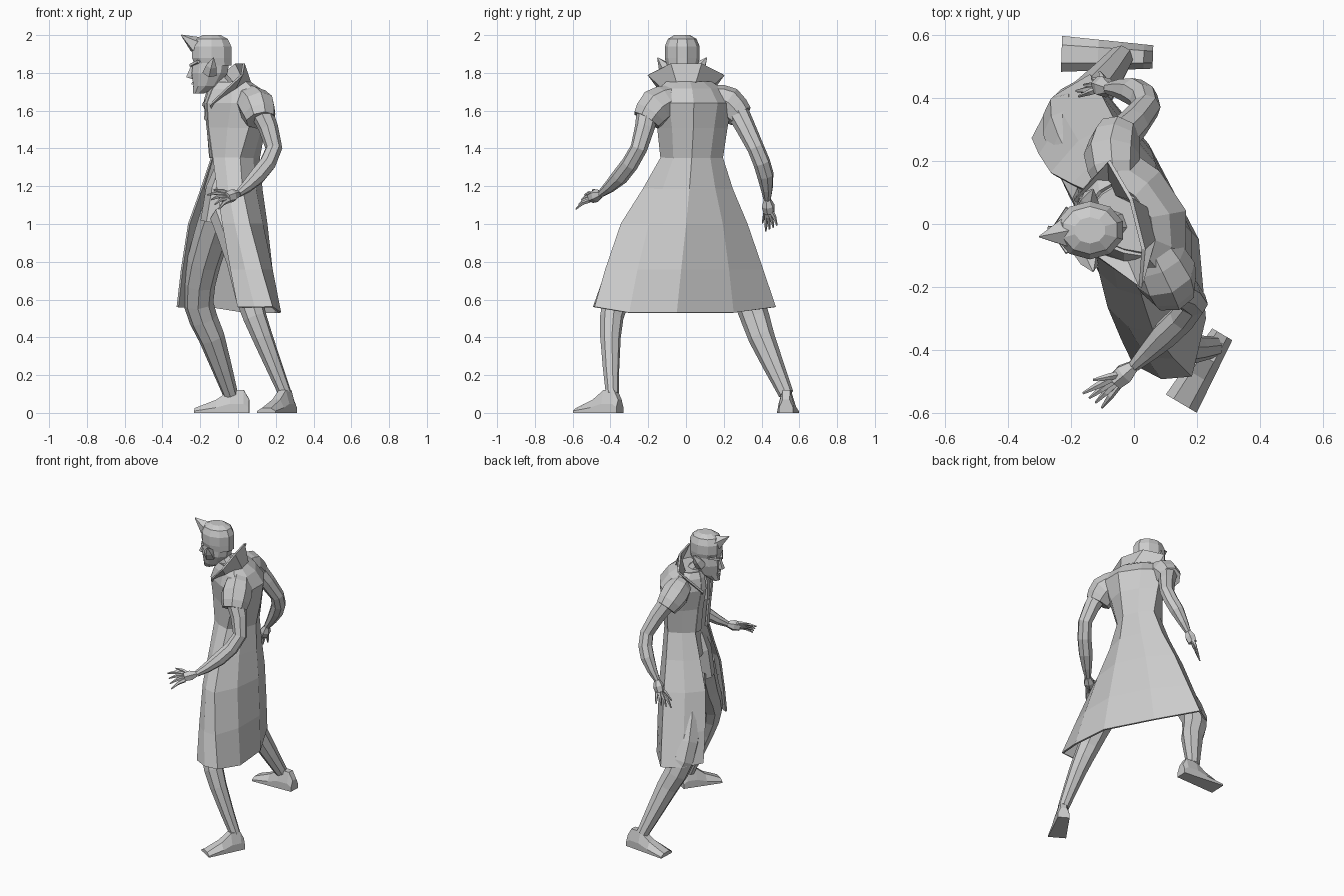
import bpy
import bmesh
import math
from mathutils import Vector

default_cube = bpy.data.objects.get("Cube")
if default_cube:
    bpy.data.objects.remove(default_cube, do_unlink=True)

grey = bpy.data.materials.new("plain grey")
grey.use_nodes = True
grey.diffuse_color = (.6, .6, .6, 1)
shader = grey.node_tree.nodes["Principled BSDF"]
shader.inputs["Base Color"].default_value = grey.diffuse_color


def loft(name, rings, closed=True, thickness=.012):
    """Skin equal-length point rings; closed ones get caps, open ones get thickness."""
    bm = bmesh.new()
    rows = [[bm.verts.new(point) for point in ring] for ring in rings]
    for lower, upper in zip(rows, rows[1:]):
        quads = list(zip(lower, lower[1:], upper[1:], upper))
        if closed:
            quads.append((lower[-1], lower[0], upper[0], upper[-1]))
        for quad in quads:
            bm.faces.new(quad)
    if closed:
        bm.faces.new(rows[0])
        bm.faces.new(rows[-1])
    bmesh.ops.recalc_face_normals(bm, faces=bm.faces)
    mesh = bpy.data.meshes.new(name)
    bm.to_mesh(mesh)
    bm.free()
    mesh.materials.append(grey)
    part = bpy.data.objects.new(name, mesh)
    bpy.context.collection.objects.link(part)
    if not closed:
        shell = part.modifiers.new("cloth thickness", "SOLIDIFY")
        shell.thickness = thickness
        shell.offset = 0


def rounded(points):
    """Insert a curved midpoint between neighbouring control points."""
    controls = [Vector(point) for point in points]
    padded = [controls[0], *controls, controls[-1]]
    curve = []
    for before, start, end, after in zip(padded, padded[1:], padded[2:], padded[3:]):
        curve.append(start)
        curve.append((start + end) * 9 / 16 - (before + after) / 16)
    return curve + [controls[-1]]


def tube(name, stations, sides=7):
    """Limb along (x, y, z, radius) stations, carrying its frame without twist."""
    centres = [Vector(station[:3]) for station in stations]
    padded = [centres[0], *centres, centres[-1]]
    axis = (centres[1] - centres[0]).normalized()
    across = axis.orthogonal().normalized()
    rings = []
    for station, centre, before, after in zip(stations, centres, padded, padded[2:]):
        tangent = (after - before).normalized()
        across = axis.rotation_difference(tangent) @ across
        axis = tangent
        upward = axis.cross(across)
        turns = [math.tau * step / sides for step in range(sides)]
        rings.append([centre + station[3] * (across * math.cos(turn) + upward * math.sin(turn))
                      for turn in turns])
    loft(name, rings)


def limb(name, stations, sides=8):
    tube(name, rounded(stations), sides)


def skull(name, levels, sides=10, narrowing=.84, middle=-.02):
    """Stacked horizontal ovals given as (z, centre x, half length)."""
    turns = [math.tau * (step + .5) / sides for step in range(sides)]
    loft(name, [[(x + size * math.cos(turn), middle + narrowing * size * math.sin(turn), z)
                 for turn in turns] for z, x, size in levels])


# Long open coat: right edge, right side, back, left side and left edge at each height
coat_levels = {
    1.75: ((-.1, -.06), (.04, -.1), (.05, .02), (-.06, .13), (-.14, .06)),
    1.64: ((-.16, -.06), (.1, -.18), (.16, .04), (-.03, .24), (-.17, .08)),
    1.35: ((-.13, -.06), (.01, -.13), (.11, .03), (0, .19), (-.14, .1)),
    1: ((-.08, -.26), (.06, -.34), (.15, 0), (-.06, .32), (-.26, .16)),
    .56: ((0, -.44), (.18, -.48), (.2, -.05), (-.14, .47), (-.32, .27)),
}
outlines = [rounded([(x, y, z) for x, y in level]) for z, level in coat_levels.items()]
columns = [rounded(column) for column in zip(*outlines)]
coat_rings = list(zip(*columns))
for point in coat_rings[-1][3:6]:
    point.z -= .03
loft("long_coat", coat_rings, closed=False)

# Body fitted inside the upper coat
body_rings = []
for ring in coat_rings[:6]:
    centre = sum(ring, Vector((0, 0, 0))) / len(ring)
    body_rings.append([point.lerp(centre, .08) for point in ring])
loft("torso", body_rings)
tube("pelvis", [(-.04, 0, 1.3, .08), (-.06, 0, 1.18, .11), (-.09, 0, 1, .11)], sides=8)
tube("neck", [(-.04, 0, 1.68, .06), (-.13, -.01, 1.8, .05)], sides=8)

# Lapels folded inward from the coat edges
right_edge, left_edge = columns[0][:5], columns[-1][:5]
forward = Vector((-.01, 0, 0))
for name, edge, opposite in (("right_lapel", right_edge, left_edge),
                             ("left_lapel", left_edge, right_edge)):
    fold = [point.lerp(other, .3) + forward for point, other in zip(edge, opposite)]
    loft(name, [edge, fold], closed=False)
tube("neck_cloth", [(-.12, 0, 1.74, .03), (-.14, .01, 1.66, .04), (-.15, .01, 1.55, .03)], sides=6)

# Flared standing collar, mirrored and then turned with the shoulders
collar_base = [(-.15, .06, 1.6), (-.05, .1, 1.7), (.05, .05, 1.75)]
collar_rim = [(-.17, .08, 1.63), (-.03, .2, 1.79), (.01, .08, 1.85)]
loft("standing_collar",
     [[(x - y / 4, y, z) for x, y, z in half] +
      [(x + y / 4, -y, z) for x, y, z in reversed(half)] for half in (collar_base, collar_rim)],
     closed=False)

# Head with swept hair
skull("head", [(1.69, -.21, .03), (1.73, -.17, .07), (1.8, -.15, .1), (1.87, -.14, .1)])
skull("hair_cap", [(1.84, -.13, .1), (1.88, -.14, .11), (1.94, -.14, .11), (1.98, -.14, .09),
                   (2, -.14, .05)])
tube("hair_spike", [(-.15, -.02, 1.93, .06), (-.23, -.03, 1.95, .045), (-.3, -.04, 2, .003)], sides=5)
tube("nose", [(-.24, -.02, 1.84, .01), (-.26, -.02, 1.78, .02), (-.23, -.02, 1.77, .01)], sides=4)
tube("chin", [(-.2, -.02, 1.73, .03), (-.23, -.02, 1.71, .02)], sides=6)
for side, sign in (("right", -1), ("left", 1)):
    def beside(x, offset, z, radius):
        return (x, sign * offset - .02, z, radius)
    tube(side + "_lip", [beside(-.24, 0, 1.745, .01), beside(-.21, .03, 1.74, .005)], sides=4)
    tube(side + "_brow", [beside(-.25, .01, 1.84, .01), beside(-.21, .07, 1.86, .01)], sides=4)
    tube(side + "_ear", [beside(-.15, .07, 1.8, .04), beside(-.14, .1, 1.84, .03),
                         beside(-.13, .13, 1.88, .003)], sides=5)

# Short sleeves and bare arms
limb("right_sleeve", [(.06, -.08, 1.66, .08), (.1, -.16, 1.62, .1), (.12, -.21, 1.55, .08)])
limb("left_sleeve", [(-.06, .14, 1.67, .07), (-.07, .22, 1.64, .09), (-.05, .29, 1.57, .07)])
limb("right_arm", [(.12, -.2, 1.6, .06), (.19, -.25, 1.4, .045), (.1, -.35, 1.25, .045),
                   (0, -.45, 1.16, .02)])
limb("left_arm", [(-.05, .27, 1.6, .06), (.04, .37, 1.4, .045), (0, .42, 1.26, .045),
                  (-.08, .43, 1.13, .02)])


def hand(side, wrist, reach, spread):
    """Palm along reach, with four fingers fanned along spread and a thumb."""
    wrist, reach, spread = Vector(wrist), Vector(reach), Vector(spread)
    middle, knuckles = wrist + reach / 2, wrist + reach
    tube(side + "_palm", [(*wrist, .02), (*middle, .035), (*knuckles, .03)], sides=6)
    fingers = {"thumb": (middle, middle + reach - spread * 2)}
    for order, finger in enumerate(("index", "middle", "ring", "little")):
        fan = spread * (order - 1.5)
        fingers[finger + "_finger"] = (knuckles + fan * .4, knuckles + reach * 1.2 + fan)
    for finger, (root, tip) in fingers.items():
        bend = root.lerp(tip, .5) + Vector((0, 0, .01))
        tube(side + "_" + finger, [(*root, .013), (*bend, .011), (*tip, .004)], sides=5)


hand("right", wrist=(0, -.45, 1.16), reach=(-.06, -.05, -.02), spread=(.02, -.015, -.025))
hand("left", wrist=(-.08, .43, 1.13), reach=(-.03, .01, -.07), spread=(.025, .02, .01))

# Striding legs
limb("right_leg", [(-.05, -.07, 1.05, .1), (.03, -.25, .8, .09), (.06, -.37, .6, .07),
                   (.13, -.4, .4, .055), (.25, -.39, .1, .035)])
limb("left_leg", [(-.1, .09, 1.05, .1), (-.18, .23, .8, .09), (-.21, .34, .58, .08),
                  (-.14, .4, .4, .07), (-.04, .53, .1, .04)])


def shoe(name, heel, toe):
    """Flat-soled shoe that widens and lowers from heel to toe."""
    heel, toe = Vector((*heel, 0)), Vector((*toe, 0))
    sideways = (toe - heel).normalized().cross(Vector((0, 0, 1)))
    rings = []
    for along, height in ((0, .07), (.1, .12), (.35, .12), (.6, .07), (1, .025)):
        centre = heel.lerp(toe, along)
        half_width = sideways * (.037 + .02 * along)
        top = Vector((0, 0, height))
        rings.append([centre - half_width, centre + half_width,
                      centre + half_width + top * .4, centre + half_width / 2 + top,
                      centre - half_width / 2 + top, centre - half_width + top * .4])
    loft(name, rings)


shoe("right_shoe", heel=(.28, -.35), toe=(.15, -.57))
shoe("left_shoe", heel=(.06, .53), toe=(-.23, .54))
